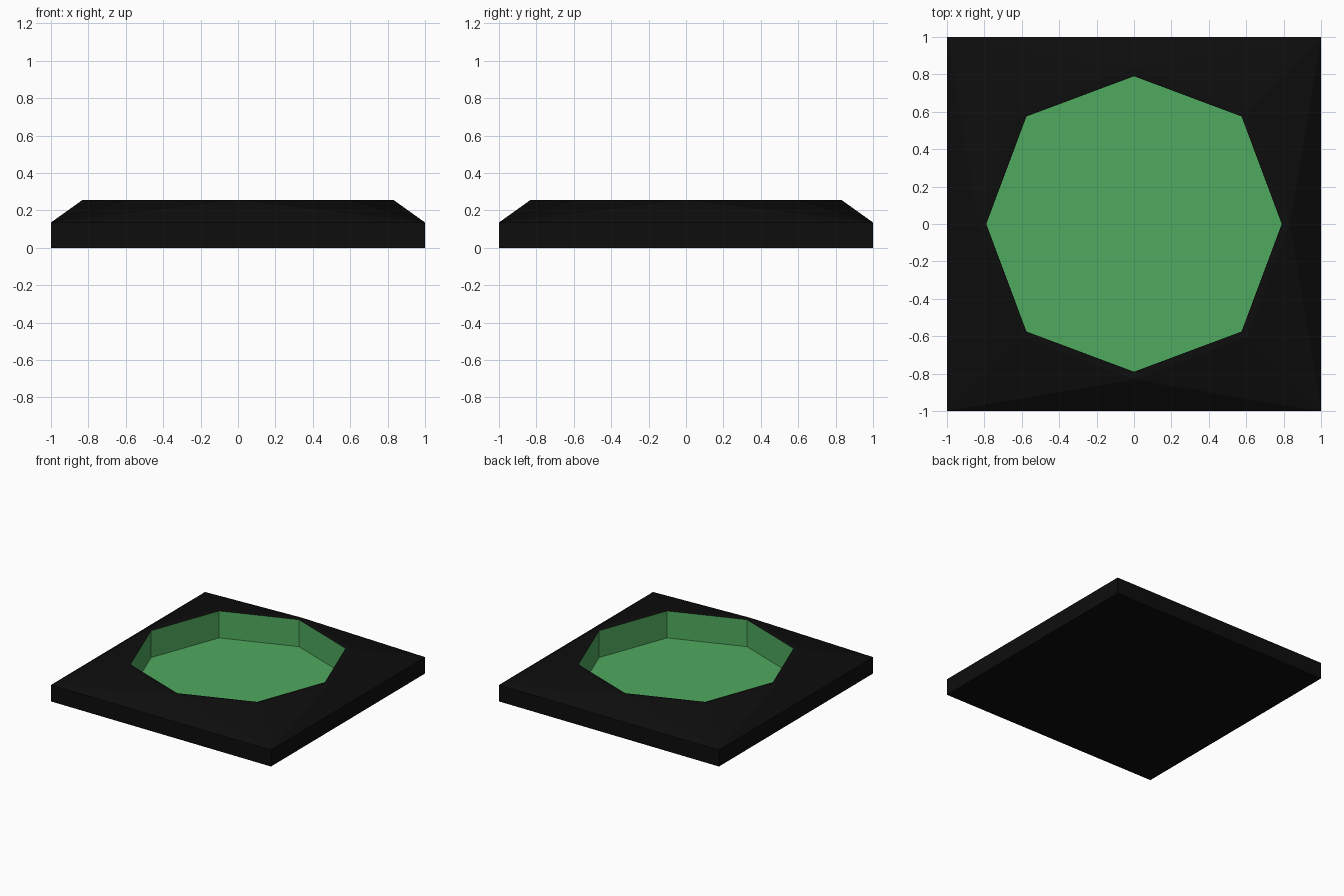
import bpy, bmesh

if "Cube" in bpy.data.objects:
    bpy.data.objects.remove(bpy.data.objects["Cube"])

SIDE_Z, RIM_Z, FLOOR_Z = 0.135, 0.255, 0.034


def material(name, rgb):
    m = bpy.data.materials.new(name)
    m.diffuse_color = (*rgb, 1)
    m.use_nodes = True
    m.node_tree.nodes["Principled BSDF"].inputs["Base Color"].default_value = m.diffuse_color
    return m


black = material("black", (0.004, 0.004, 0.004))
green = material("green", (0.078, 0.40, 0.113))


def finish(bm, name, mat):
    me = bpy.data.meshes.new(name)
    bm.to_mesh(me)
    bm.free()
    me.materials.append(mat)
    ob = bpy.data.objects.new(name, me)
    bpy.context.collection.objects.link(ob)
    return ob


def octagon(bm, tip, diag, z):
    """Eight-sided ring: tips on the axes, other corners on the diagonals."""
    pts = [(tip, 0), (diag, diag), (0, tip), (-diag, diag),
           (-tip, 0), (-diag, -diag), (0, -tip), (diag, -diag)]
    return [bm.verts.new((x, y, z)) for x, y in pts]


def square(bm, z):
    return [bm.verts.new((x, y, z)) for x, y in ((1, 1), (-1, 1), (-1, -1), (1, -1))]


def bridge(bm, a, b):
    n = len(a)
    for i in range(n):
        j = (i + 1) % n
        bm.faces.new((a[i], a[j], b[j], b[i]))


# Frame: square slab with facets rising to a thin octagonal rim
bm = bmesh.new()
low, high = square(bm, 0), square(bm, SIDE_Z)
outer = octagon(bm, 0.832, 0.604, RIM_Z)
inner = octagon(bm, 0.79, 0.575, RIM_Z)
bm.faces.new(low[::-1])
bridge(bm, low, high)
for i in range(4):
    corner, nxt = high[i], high[(i + 1) % 4]
    tip_before, diag, tip_after = outer[2 * i], outer[2 * i + 1], outer[(2 * i + 2) % 8]
    bm.faces.new((corner, diag, tip_before))
    bm.faces.new((corner, tip_after, diag))
    bm.faces.new((corner, nxt, tip_after))
bridge(bm, outer, inner)
finish(bm, "frame", black)

# Basin: upright walls and flat floor inside the rim
bm = bmesh.new()
top = octagon(bm, 0.79, 0.575, RIM_Z)
floor = octagon(bm, 0.79, 0.575, FLOOR_Z)
bridge(bm, top, floor)
bm.faces.new(floor)
finish(bm, "basin", green)
